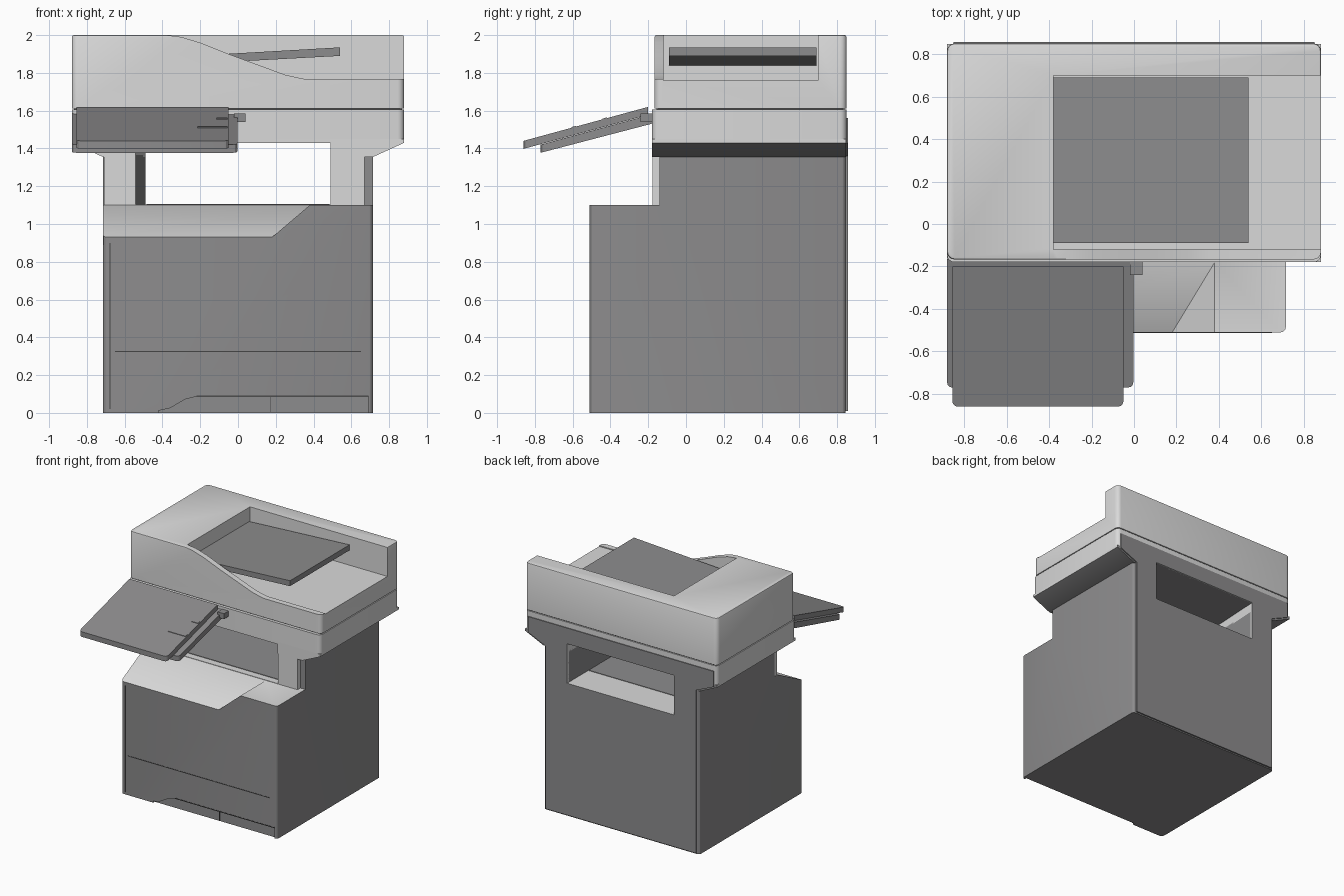
import bpy, bmesh
from mathutils import Vector

if "Cube" in bpy.data.objects:
    bpy.data.objects.remove(bpy.data.objects["Cube"])


def material(name, r, g, b):
    m = bpy.data.materials.new(name)
    m.diffuse_color = (r, g, b, 1)
    m.use_nodes = True
    m.node_tree.nodes["Principled BSDF"].inputs["Base Color"].default_value = m.diffuse_color
    return m


LIGHT = material("light_grey", 0.70, 0.70, 0.70)
DARK = material("mid_grey", 0.265, 0.262, 0.267)
SEAM = material("seam_charcoal", 0.06, 0.06, 0.06)
MATS = [LIGHT, DARK, SEAM]


def finish(name, bm, mat=0):
    bmesh.ops.recalc_face_normals(bm, faces=bm.faces[:])
    me = bpy.data.meshes.new(name)
    for f in bm.faces:
        f.material_index = mat
    bm.to_mesh(me)
    bm.free()
    for m in MATS:
        me.materials.append(m)
    ob = bpy.data.objects.new(name, me)
    bpy.context.collection.objects.link(ob)
    return ob


def bevel(bm, rule, r, seg=3):
    bm.normal_update()
    es = [e for e in bm.edges if rule(e.verts[0].co, e.verts[1].co)]
    bmesh.ops.bevel(bm, geom=es, offset=r, segments=seg, affect='EDGES', profile=0.5)


def prism(name, pts, axis, a, b, mat=0, bevels=()):
    """Extrude a 2D outline along an axis from a to b."""
    def co(p, t):
        return {'x': (t, p[0], p[1]), 'y': (p[0], t, p[1]), 'z': (p[0], p[1], t)}[axis]
    bm = bmesh.new()
    lo = [bm.verts.new(co(p, a)) for p in pts]
    hi = [bm.verts.new(co(p, b)) for p in pts]
    bm.faces.new(lo)
    bm.faces.new(hi[::-1])
    n = len(pts)
    for i in range(n):
        bm.faces.new((lo[i], hi[i], hi[(i + 1) % n], lo[(i + 1) % n]))
    bmesh.ops.recalc_face_normals(bm, faces=bm.faces[:])
    for rule, r, seg in bevels:
        bevel(bm, rule, r, seg)
    return finish(name, bm, mat)


def box(name, x0, x1, y0, y1, z0, z1, mat=0, bevels=()):
    return prism(name, [(x0, y0), (x1, y0), (x1, y1), (x0, y1)], 'z', z0, z1, mat, bevels)


def hull(name, pts, mat=0):
    bm = bmesh.new()
    vs = [bm.verts.new(p) for p in pts]
    res = bmesh.ops.convex_hull(bm, input=vs)
    junk = {v for v in res["geom_interior"] if isinstance(v, bmesh.types.BMVert)}
    bmesh.ops.delete(bm, geom=list(junk), context='VERTS')
    bmesh.ops.dissolve_limit(bm, angle_limit=0.01, verts=bm.verts[:], edges=bm.edges[:])
    return finish(name, bm, mat)


def cut(ob, *cutters):
    bpy.context.view_layer.objects.active = ob
    for c in cutters:
        c.hide_render = True
        m = ob.modifiers.new("cut", 'BOOLEAN')
        m.operation = 'DIFFERENCE'
        m.solver = 'EXACT'
        m.object = c
        bpy.ops.object.modifier_apply(modifier=m.name)


def paint(ob, rule):
    for p in ob.data.polygons:
        p.material_index = rule(p.normal, p.center)


def upright(a, b):
    return abs(a.x - b.x) < 1e-4 and abs(a.y - b.y) < 1e-4


def top_edge(z):
    return lambda a, b: a.z > z - 1e-4 and b.z > z - 1e-4


# --- cutters
cavity = hull("cavity_cutter", [(x, y, z) for z in (1.103, 1.43)
              for x, y in ((-.545, -.25), (.49, -.25), (.49, .95), (-.485, .95))])
ramp = hull("ramp_cutter", [
    (-.8, -.51, .93), (.18, -.51, .93), (-.8, -.6, .93), (.18, -.6, .93),
    (-.8, -.18, 1.1), (.38, -.18, 1.1), (.38, -.6, 1.1), (.38, -.51, 1.1),
    (-.8, -.18, 1.2), (.38, -.18, 1.2), (.38, -.6, 1.2), (-.8, -.6, 1.2)])
grip = prism("grip_cutter", [(-.42, -.1), (-.42, .012), (-.36, .025), (-.28, .072),
             (-.22, .087), (.69, .087), (.69, -.1)], 'y', -.6, -.49)

# --- main cabinet with output ramp and paper opening
body = prism("cabinet", [(-.51, 0), (.845, 0), (.845, 1.365), (-.14, 1.365), (-.14, 1.1), (-.51, 1.1)],
             'x', -.715, .715, 1,
             [(lambda a, b: upright(a, b) and abs(a.y + .14) > .1, .025, 3)])
cut(body, ramp, cavity, grip)
paint(body, lambda n, c: 0 if n.z > .4 and c.z > .5 else 1)
box("output_floor", -.485, .485, -.12, .58, 1.1, 1.107, 1)

# --- light front frame around the opening
frame = box("front_frame", -.71, .67, -.178, -.135, 1.095, 1.43, 0)
cut(frame, cavity)

# --- flared scanner support
flare = hull("scanner_support", [(s * x, y, z) for s in (-1, 1) for y in (-.18, .848)
             for x, z in ((.715, 1.355), (.88, 1.43), (.88, 1.45), (.715, 1.45))])
cut(flare, cavity)
paint(flare, lambda n, c: 1 if n.z < -.4 or n.y > .5 else 0)

# --- scanner base and lid
box("scanner_base", -.88, .88, -.18, .85, 1.431, 1.605, 0, [(upright, .035, 4)])
box("lid_seam", -.868, .868, -.155, .84, 1.6, 1.615, 2)
lid = box("scanner_lid", -.88, .88, -.167, .85, 1.612, 2.0, 0,
          [(upright, .035, 4), (top_edge(2.0), .01, 2)])
recess = box("recess_cutter", -.38, 1, -.12, .7, 1.76, 2.1)
swoop = prism("swoop_cutter", [(-.38, 2.1), (-.38, 2.0), (-.3, 1.99), (-.2, 1.96), (-.05, 1.9),
              (.1, 1.845), (.25, 1.79), (.35, 1.768), (1, 1.768), (1, 2.1)], 'y', -.3, -.11)
cut(lid, recess, swoop)

# --- document tray
prism("document_tray", [(-.385, 1.84), (.54, 1.89), (.54, 1.935), (-.385, 1.882)], 'y', -.09, .69, 1)

# --- back panel
back = prism("back_panel", [(-.69, .01), (.69, .01), (.69, 1.36), (.85, 1.43), (.85, 1.56),
             (-.85, 1.56), (-.85, 1.43), (-.69, 1.36)], 'y', .835, .857, 1)
cut(back, cavity)

# --- tilted control panel: cover plate over a wider carrier
corner = lambda y: (lambda a, b: upright(a, b) and abs(a.y - y) < 1e-3, .025, 3)
prism("control_panel", [(-.2, 1.62), (-.86, 1.44), (-.86, 1.398), (-.2, 1.578)],
      'x', -.855, -.05, 1, [corner(-.86)])
prism("panel_carrier", [(-.165, 1.585), (-.77, 1.42), (-.77, 1.377), (-.165, 1.535)],
      'x', -.88, -.003, 1, [corner(-.77)])
box("panel_hinge", -.02, .04, -.24, -.17, 1.54, 1.585, 1)


def panel_z(y):
    return 1.62 + (y + .2) * .18 / .66


# small keys on the control panel
for i, (x0, x1, y) in enumerate([(-.215, -.055, -.595), (-.115, -.055, -.43)]):
    prism(f"panel_key_{i + 1}", [(y - .012, panel_z(y - .012) - .002), (y + .012, panel_z(y + .012) - .002),
          (y + .012, panel_z(y + .012) + .004), (y - .012, panel_z(y - .012) + .004)], 'x', x0, x1, 1)

# --- seams on the cabinet front
box("drawer_seam", -.65, .65, -.512, -.505, .322, .328, 2)
box("door_seam", -.68, -.676, -.5115, -.505, .02, .9, 2)
box("base_seam", .172, .176, -.492, -.485, .005, .085, 2)
box("grip_shadow_line", -.22, .69, -.5115, -.5, .086, .093, 2)

# --- tidy up
for c in (cavity, ramp, grip, recess, swoop):
    bpy.data.objects.remove(c)
for ob in bpy.context.scene.objects:
    ob.select_set(True)
bpy.context.view_layer.objects.active = body
bpy.ops.object.shade_smooth_by_angle(angle=0.5)
